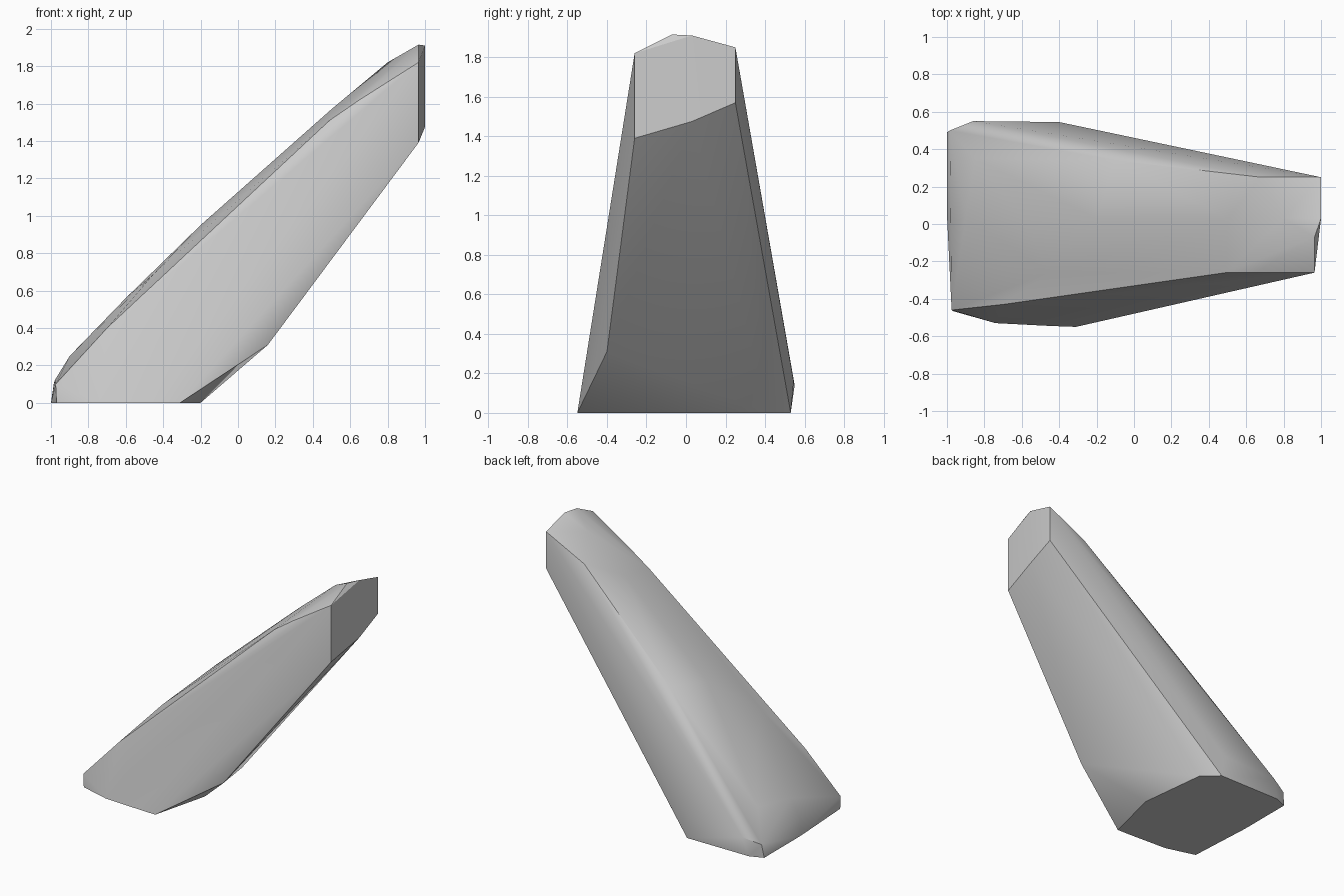
import bpy, bmesh

if "Cube" in bpy.data.objects:
    bpy.data.objects.remove(bpy.data.objects["Cube"])

# Contours of the leaning, tapered block
base = [(-1, .49), (-.9, .53), (-.38, .53), (-.26, .42), (-.2, -.11),
        (-.31, -.55), (-.45, -.545), (-.74, -.53), (-.97, -.465), (-1, .05)]
end_cap = [(.965, -.26, 1.39), (.965, -.26, 1.82), (.965, -.07, 1.915),
           (1, .03, 1.91), (1, .25, 1.85), (1, .25, 1.57), (1, .03, 1.475)]
crown = [(-.98, .12), (-.9, .25), (-.6, .56), (-.2, .95), (.5, 1.57), (.8, 1.82)]
front_shoulder = [(-.975, -.46, .1), (-.7, -.43, .4), (-.45, -.26, .69),
                  (.49, -.26, 1.51), (.65, -.26, 1.62), (.16, -.4, .31)]
back_shoulder = [(-.985, .5, .1), (-.85, .35, .29), (-.1, .34, 1.0),
                 (.68, .25, 1.69), (-.86, .55, .14), (-.4, .545, .16)]

points = [(x, y, 0) for x, y in base] + end_cap
points += [(x, .03, z) for x, z in crown]
points += front_shoulder + back_shoulder

# Wrap the contours in one closed skin
bm = bmesh.new()
for p in points:
    bm.verts.new(p)
hull = bmesh.ops.convex_hull(bm, input=bm.verts[:])
loose = [v for v in bm.verts if not v.link_faces]
bmesh.ops.delete(bm, geom=loose, context='VERTS')
bmesh.ops.dissolve_limit(bm, angle_limit=.01, verts=bm.verts[:], edges=bm.edges[:])
bmesh.ops.recalc_face_normals(bm, faces=bm.faces[:])
mesh = bpy.data.meshes.new("leaning_block")
bm.to_mesh(mesh)
bm.free()

block = bpy.data.objects.new("leaning_block", mesh)
bpy.context.collection.objects.link(block)
bpy.context.view_layer.objects.active = block
block.select_set(True)
bpy.ops.object.shade_smooth_by_angle(angle=.5)
